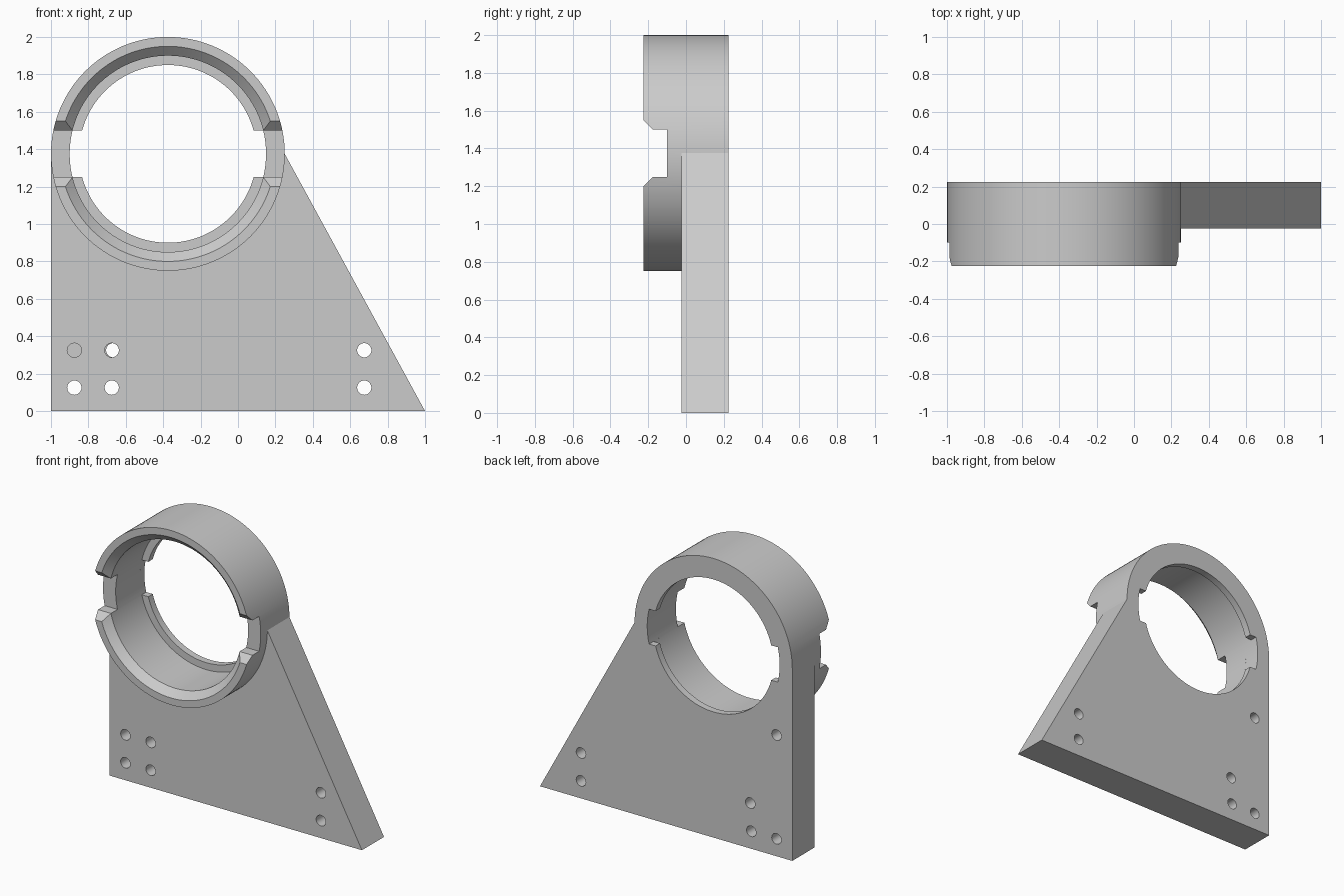
import bpy
import bmesh
from math import cos, sin, pi, asin, radians
from mathutils import Vector

CX, CZ = -0.375, 1.375          # ring centre
FRONT, BACK = -0.225, 0.225     # ring depth
PLATE_FRONT = -0.025
OUTER, BORE, LIP = 0.625, 0.525, 0.475
SEG = 128

if "Cube" in bpy.data.objects:
    bpy.data.objects.remove(bpy.data.objects["Cube"])

grey = bpy.data.materials.new("light grey")
grey.use_nodes = True
GREY = (0.6, 0.6, 0.6, 1)
grey.diffuse_color = GREY
grey.node_tree.nodes["Principled BSDF"].inputs["Base Color"].default_value = GREY


def loft(name, start, end):
    """Closed solid between two matching outlines."""
    bm = bmesh.new()
    a = [bm.verts.new(p) for p in start]
    b = [bm.verts.new(p) for p in end]
    bm.faces.new(a)
    bm.faces.new(b[::-1])
    for i in range(len(a)):
        j = (i + 1) % len(a)
        bm.faces.new((a[j], a[i], b[i], b[j]))
    bmesh.ops.recalc_face_normals(bm, faces=bm.faces)
    mesh = bpy.data.meshes.new(name)
    bm.to_mesh(mesh)
    bm.free()
    mesh.materials.append(grey)
    obj = bpy.data.objects.new(name, mesh)
    bpy.context.collection.objects.link(obj)
    return obj


def prism(name, outline, y0, y1):
    return loft(name, [(x, y0, z) for x, z in outline], [(x, y1, z) for x, z in outline])


def disc(name, x, z, r0, y0, y1, r1=None, seg=SEG):
    """Cylinder or cone along y."""
    def circle(r, y):
        return [(x + r * cos(2 * pi * i / seg), y, z + r * sin(2 * pi * i / seg))
                for i in range(seg)]
    return loft(name, circle(r0, y0), circle(r1 or r0, y1))


def combine(body, other, operation):
    other.hide_render = True
    mod = body.modifiers.new(other.name, 'BOOLEAN')
    mod.operation = operation
    mod.solver = 'EXACT'
    mod.object = other
    bpy.context.view_layer.objects.active = body
    bpy.ops.object.modifier_apply(modifier=mod.name)
    bpy.data.objects.remove(other)


# Mounting plate joined to the ring
body = prism("bearing_bracket", [(-1, 0), (1, 0), (CX + OUTER, CZ), (-1, CZ)],
             PLATE_FRONT, BACK)
combine(body, disc("ring", CX, CZ, OUTER, FRONT, BACK), 'UNION')

# Stepped bore: rear lip, main bore and chamfered mouth
combine(body, disc("lip_bore", CX, CZ, LIP, -0.4, 0.4), 'DIFFERENCE')
combine(body, disc("main_bore", CX, CZ, BORE, -0.4, 0.175), 'DIFFERENCE')
combine(body, disc("mouth_chamfer", CX, CZ, BORE + 0.075, FRONT - 0.025,
                   -0.175, BORE), 'DIFFERENCE')

# Front notches on both sides, with flared edges
half = 0.125
notch = [(-0.1, -half), (-0.175, -half), (-0.25, -half - 0.075),
         (-0.25, half + 0.075), (-0.175, half), (-0.1, half)]
combine(body, loft("front_notch", [(CX - 0.7, y, CZ + z) for y, z in notch],
                   [(CX + 0.7, y, CZ + z) for y, z in notch]), 'DIFFERENCE')

# Gaps through the rear lip on both sides
reach = asin(half / BORE)
arc = [reach * (i / 6 - 1) for i in range(13)]
angles = arc + [pi + t for t in arc]
combine(body, prism("lip_gap", [(CX + BORE * cos(t), CZ + BORE * sin(t)) for t in angles],
                    0.1, 0.3), 'DIFFERENCE')

# Screw holes: through holes, then blind ones from the front and the back
MID = 0.1
holes = [(x, 0.125, -0.1, 0.3) for x in (-0.875, -0.675, 0.675)]
holes += [(0.675, 0.325, -0.1, 0.3),
          (-0.875, 0.325, -0.1, MID), (-0.675, 0.325, -0.1, MID),
          (-0.667, 0.325, MID - 0.01, 0.3), (-0.875, 0.868, MID, 0.3)]
for x, z, y0, y1 in holes:
    combine(body, disc("screw_hole", x, z, 0.038, y0, y1, seg=32), 'DIFFERENCE')

# Smooth curved walls, crisp edges
bpy.ops.object.select_all(action='DESELECT')
body.select_set(True)
bpy.context.view_layer.objects.active = body
bpy.ops.object.shade_smooth_by_angle(angle=radians(20))
